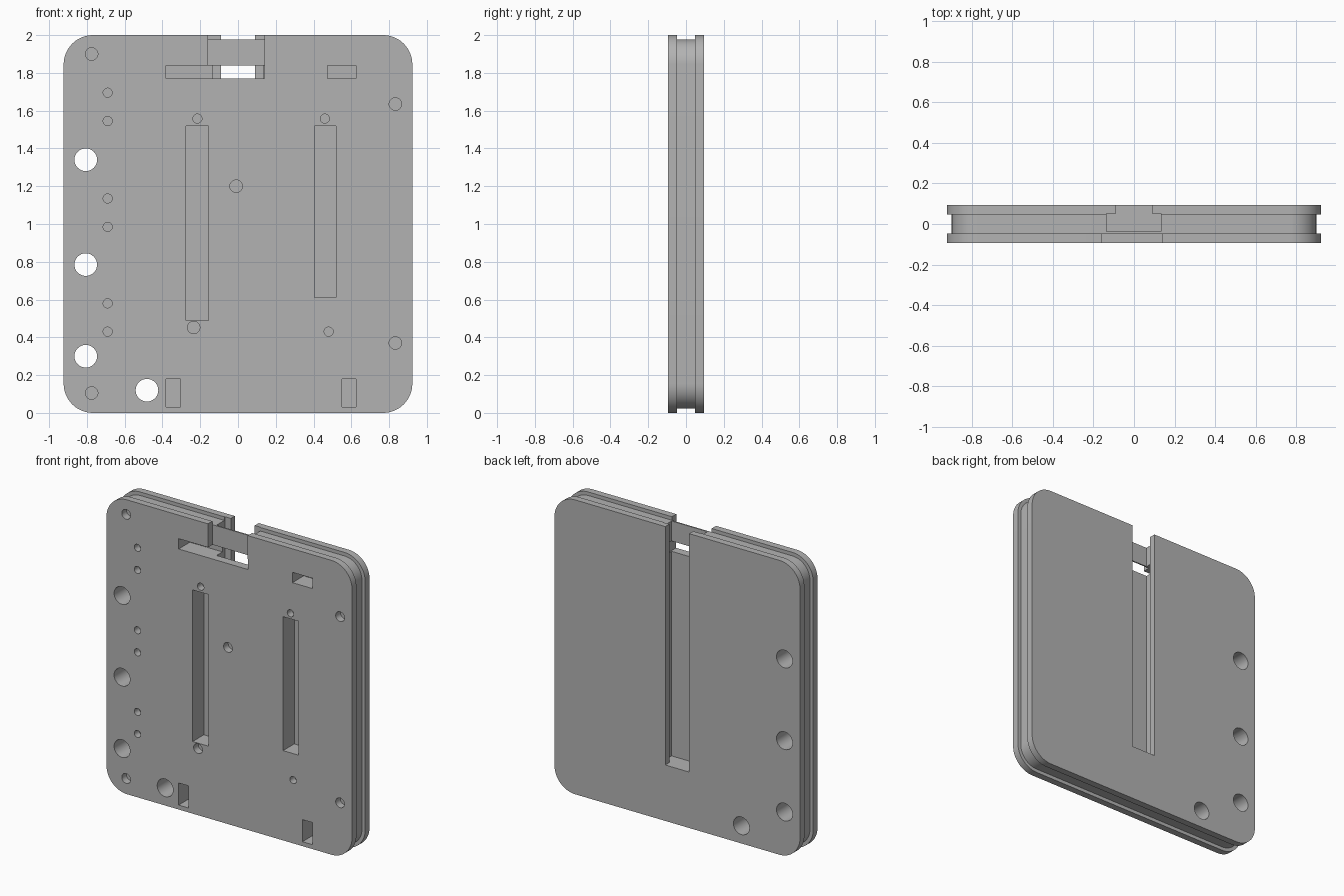
import bpy, bmesh, math
from mathutils import Matrix, Vector

cube = bpy.data.objects.get("Cube")
if cube:
    bpy.data.objects.remove(cube, do_unlink=True)

HALF_W, TOP, HALF_T = 0.923, 2.0, 0.094
GROOVE, INSET, CORNER = 0.047, 0.024, 0.155
FRONT = -HALF_T

grey = bpy.data.materials.new("plain_grey")
grey.use_nodes = True
grey.diffuse_color = (0.45, 0.45, 0.45, 1)
grey.node_tree.nodes["Principled BSDF"].inputs["Base Color"].default_value = (0.45, 0.45, 0.45, 1)


def make_object(name, bm):
    bmesh.ops.recalc_face_normals(bm, faces=bm.faces)
    mesh = bpy.data.meshes.new(name)
    bm.to_mesh(mesh)
    bm.free()
    mesh.materials.append(grey)
    obj = bpy.data.objects.new(name, mesh)
    bpy.context.collection.objects.link(obj)
    return obj


def rounded_outline(inset, steps=14):
    """Rounded rectangle in x and z, shrunk by inset."""
    r = CORNER - inset
    points = []
    for i, (sx, sz) in enumerate([(1, 1), (-1, 1), (-1, -1), (1, -1)]):
        cx = sx * (HALF_W - CORNER)
        cz = TOP / 2 + sz * (TOP / 2 - CORNER)
        for k in range(steps + 1):
            a = math.pi / 2 * (i + k / steps)
            points.append((cx + r * math.cos(a), cz + r * math.sin(a)))
    return points


# Plate with a groove running round its edge
bm = bmesh.new()
rings = []
for y, inset in [(-HALF_T, 0), (-GROOVE, 0), (-GROOVE, INSET),
                 (GROOVE, INSET), (GROOVE, 0), (HALF_T, 0)]:
    rings.append([bm.verts.new((x, y, z)) for x, z in rounded_outline(inset)])
for a, b in zip(rings, rings[1:]):
    for i in range(len(a)):
        j = (i + 1) % len(a)
        bm.faces.new((a[i], a[j], b[j], b[i]))
bm.faces.new(rings[0])
bm.faces.new(rings[-1])
plate = make_object("grooved_plate", bm)


def cut(bm):
    """Subtract a solid from the plate."""
    cutter = make_object("cutter", bm)
    cutter.hide_render = True
    mod = plate.modifiers.new("cut", 'BOOLEAN')
    mod.operation = 'DIFFERENCE'
    mod.solver = 'EXACT'
    mod.object = cutter
    bpy.context.view_layer.objects.active = plate
    bpy.ops.object.modifier_apply(modifier=mod.name)
    bpy.data.objects.remove(cutter, do_unlink=True)


def cut_box(x0, x1, z0, z1, y0, y1):
    bm = bmesh.new()
    size = Matrix.Diagonal((x1 - x0, y1 - y0, z1 - z0, 1))
    centre = Vector((x0 + x1, y0 + y1, z0 + z1)) / 2
    bmesh.ops.create_cube(bm, size=1, matrix=Matrix.Translation(centre) @ size)
    cut(bm)


def cut_hole(x, z, radius, y0, y1):
    bm = bmesh.new()
    place = Matrix.Translation((x, (y0 + y1) / 2, z)) @ Matrix.Rotation(math.pi / 2, 4, 'X')
    bmesh.ops.create_cone(bm, cap_ends=True, segments=32, radius1=radius,
                          radius2=radius, depth=y1 - y0, matrix=place)
    cut(bm)


# Stepped slot in the back, open at the top
cut_box(-0.135, 0.134, 0.38, 2.1, -0.037, 0.051)
cut_box(-0.09, 0.09, 0.38, 2.1, 0.03, 0.2)

# Front notch and the window below it
cut_box(-0.16, 0.139, 1.8, 2.1, -0.2, -0.046)
cut_box(-0.38, 0.14, 1.77, 1.84, -0.2, FRONT + 0.12)

# Long slots and small pockets in the front
for x0, x1, z0, z1 in [(-0.275, -0.155, 0.49, 1.52), (0.405, 0.52, 0.61, 1.52),
                       (-0.38, -0.305, 0.03, 0.18), (0.55, 0.625, 0.03, 0.18),
                       (0.475, 0.625, 1.77, 1.84)]:
    cut_box(x0, x1, z0, z1, -0.2, FRONT + 0.12)

# Large holes right through
for x, z in [(-0.806, 1.34), (-0.806, 0.785), (-0.806, 0.3), (-0.482, 0.12)]:
    cut_hole(x, z, 0.06, -0.2, 0.2)

# Blind screw holes in the front
for x, z in [(-0.775, 1.9), (-0.775, 0.105), (0.833, 1.635), (0.833, 0.37),
             (-0.01, 1.2), (-0.235, 0.452)]:
    cut_hole(x, z, 0.033, -0.2, FRONT + 0.05)
pins = [(-0.69, z) for z in (1.695, 1.545, 1.135, 0.985, 0.58, 0.43)]
for x, z in pins + [(-0.215, 1.558), (0.46, 1.558), (0.48, 0.43)]:
    cut_hole(x, z, 0.024, -0.2, FRONT + 0.05)

# Smooth the corners and holes, keep the edges sharp
bpy.ops.object.select_all(action='DESELECT')
plate.select_set(True)
bpy.context.view_layer.objects.active = plate
bpy.ops.object.shade_smooth_by_angle(angle=math.radians(30))
